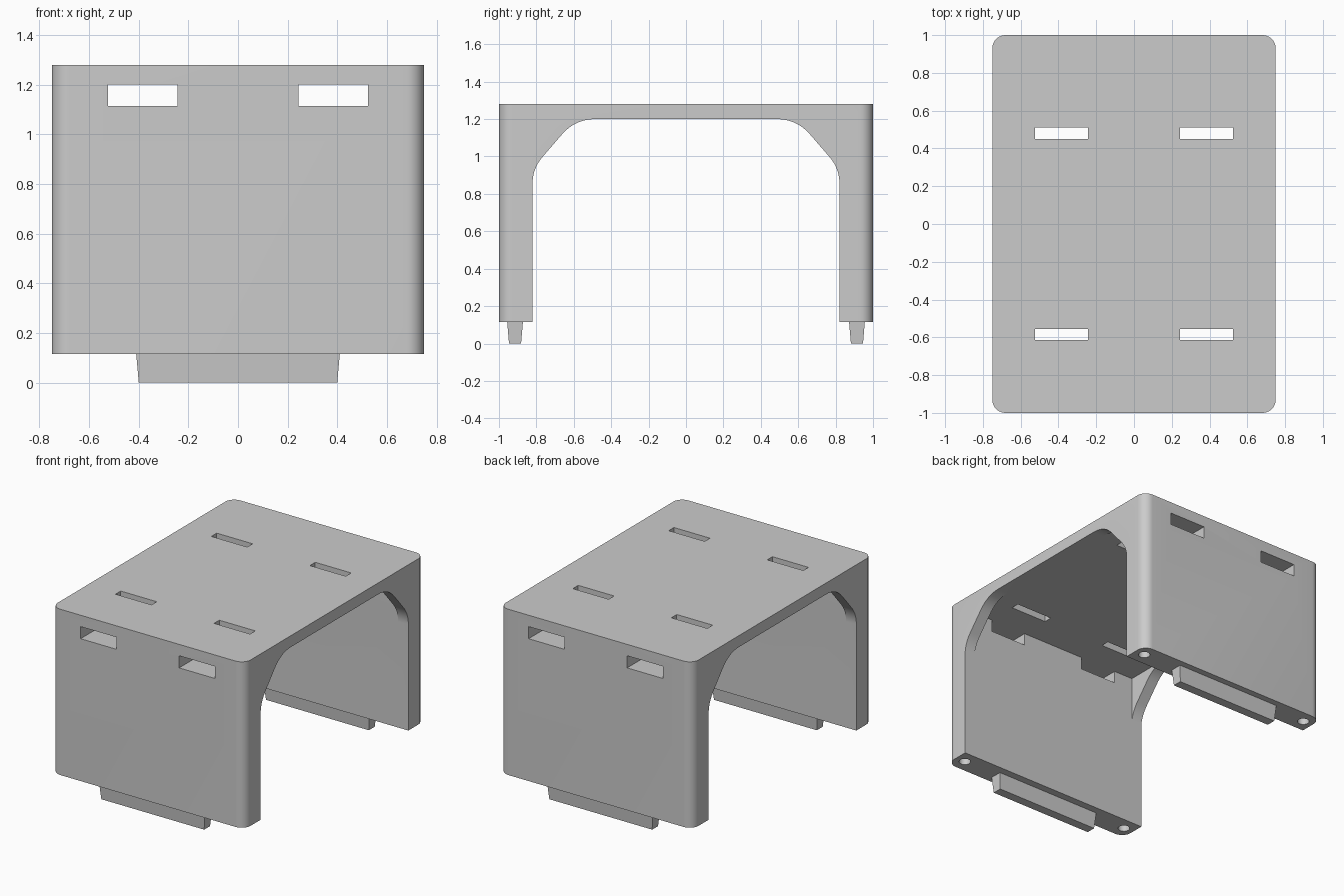
import bpy, bmesh, math
from mathutils import Vector

if "Cube" in bpy.data.objects:
    bpy.data.objects.remove(bpy.data.objects["Cube"])

grey = bpy.data.materials.new("light_grey")
grey.use_nodes = True
GREY = (0.6, 0.6, 0.6, 1)
grey.diffuse_color = GREY
grey.node_tree.nodes["Principled BSDF"].inputs["Base Color"].default_value = GREY

WIDTH, DEPTH, FOOT, TOP = 0.75, 1.0, 0.115, 1.28   # half width, half depth, heights
WALL_IN, CEILING, RIB_IN = 0.82, 1.2, 0.67


def prism(name, points, offset):
    """Extrude a closed outline along an offset vector."""
    bm = bmesh.new()
    face = bm.faces.new([bm.verts.new(p) for p in points])
    new = bmesh.ops.extrude_face_region(bm, geom=[face])["geom"]
    verts = [v for v in new if isinstance(v, bmesh.types.BMVert)]
    bmesh.ops.translate(bm, verts=verts, vec=offset)
    bmesh.ops.recalc_face_normals(bm, faces=bm.faces)
    mesh = bpy.data.meshes.new(name)
    bm.to_mesh(mesh)
    bm.free()
    mesh.materials.append(grey)
    obj = bpy.data.objects.new(name, mesh)
    bpy.context.collection.objects.link(obj)
    return obj


def box(name, x0, x1, y0, y1, z0, z1):
    outline = [(x0, y0, z0), (x1, y0, z0), (x1, y1, z0), (x0, y1, z0)]
    return prism(name, outline, (0, 0, z1 - z0))


def arc(cx, cy, r, start, steps, sweep):
    return [(cx + r * math.cos(start + sweep * i / steps),
             cy + r * math.sin(start + sweep * i / steps)) for i in range(steps + 1)]


def bend(a, corner, b, steps=10):
    """Soft curve from a to b, tangent to both legs of the corner."""
    a, corner, b = Vector(a), Vector(corner), Vector(b)
    return [a.lerp(corner, i / steps).lerp(corner.lerp(b, i / steps), i / steps)
            for i in range(steps + 1)]


def cut(target, cutter):
    """Subtract the cutter, then discard it."""
    mod = target.modifiers.new("cut", "BOOLEAN")
    mod.operation, mod.solver, mod.object = "DIFFERENCE", "EXACT", cutter
    bpy.context.view_layer.objects.active = target
    bpy.ops.object.modifier_apply(modifier=mod.name)
    bpy.data.objects.remove(cutter)


# Block with rounded upright edges
R = 0.07
outline = []
for i, (sx, sy) in enumerate([(1, 1), (-1, 1), (-1, -1), (1, -1)]):
    outline += arc(sx * (WIDTH - R), sy * (DEPTH - R), R, i * math.pi / 2, 10, math.pi / 2)
cover = prism("cover", [(x, y, FOOT) for x, y in outline], (0, 0, TOP - FOOT))

# Arched opening seen from the sides
half = [(WALL_IN, 0)]
half += bend((WALL_IN, 0.86), (WALL_IN, 0.936), (0.765, 1.0))
half += bend((0.663, 1.118), (0.592, CEILING), (0.484, CEILING))
arch = [(-1, y, z) for y, z in half] + [(-1, -y, z) for y, z in reversed(half)]
cut(cover, prism("arch_cutter", arch, (2, 0, 0)))

# Square inner room, leaving thin corner ribs at the open sides
cut(cover, box("room_cutter", -RIB_IN, RIB_IN, -WALL_IN, WALL_IN, 0, CEILING))

for s in (-1, 1):
    x0, x1 = sorted((s * 0.243, s * 0.523))
    # Roof slots
    for y0, y1 in ((0.45, 0.51), (-0.613, -0.555)):
        cut(cover, box("roof_slot_cutter", x0, x1, y0, y1, 1.1, 1.4))
    # Wall slots
    for t in (-1, 1):
        y0, y1 = sorted((t * 0.75, t * 1.1))
        cut(cover, box("wall_slot_cutter", x0, x1, y0, y1, 1.115, CEILING))
        # Round sockets under the wall ends
        circle = arc(s * 0.677, t * 0.91, 0.038, 0, 24, math.tau)[:-1]
        cut(cover, prism("socket_cutter", [(x, y, 0) for x, y in circle], (0, 0, 0.4)))

bpy.ops.object.select_all(action="DESELECT")
cover.select_set(True)
bpy.context.view_layer.objects.active = cover
bpy.ops.object.shade_smooth_by_angle(angle=math.radians(30))

# Tapered tongues below the walls
for name, t in (("front_tongue", -1), ("back_tongue", 1)):
    tongue = box(name, -0.41, 0.41, t * 0.914 - 0.042, t * 0.914 + 0.042, 0, FOOT)
    for v in tongue.data.vertices:
        if v.co.z < 0.01:
            v.co.x *= 0.975
            v.co.y = t * 0.914 + (v.co.y - t * 0.914) * 0.77
